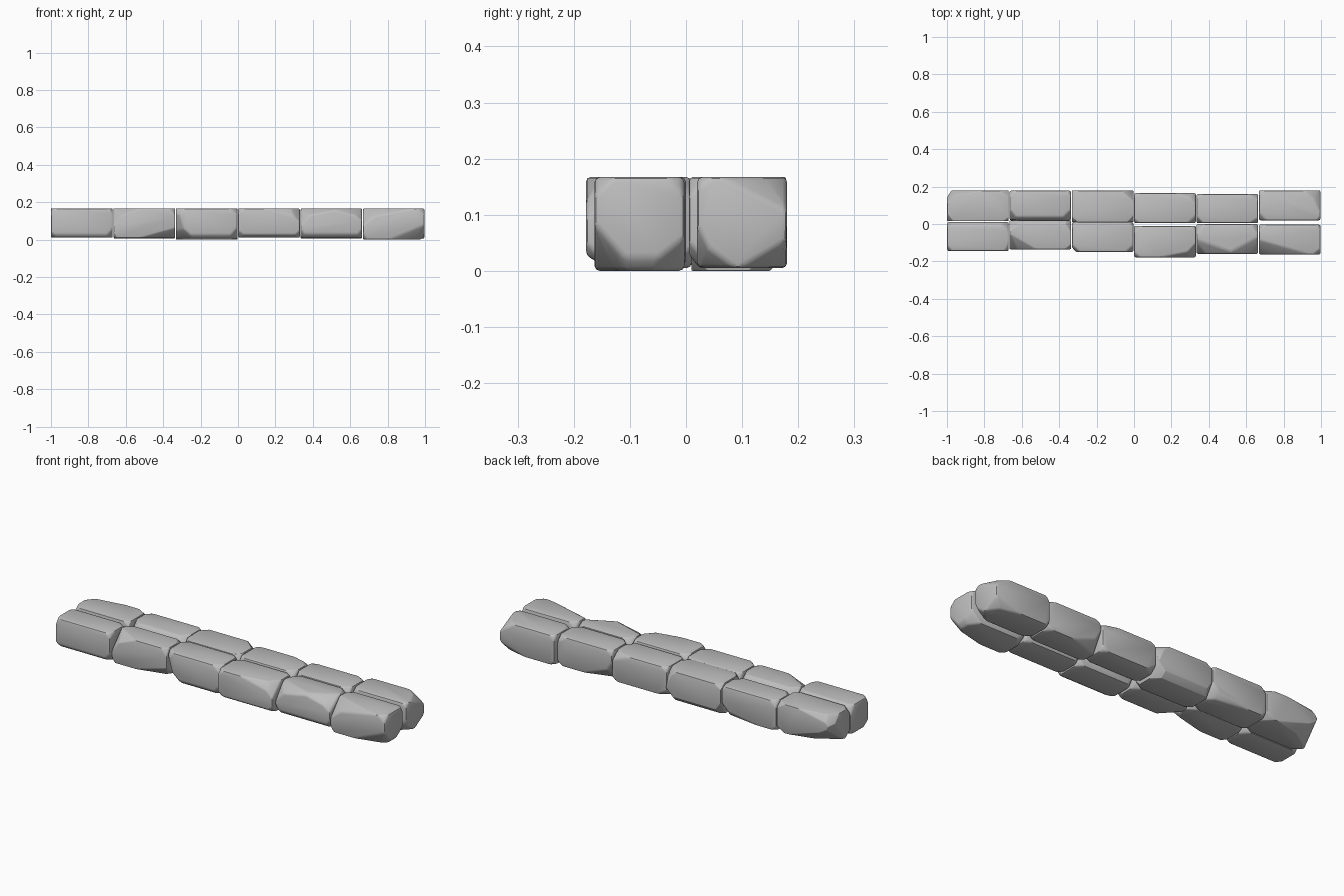
import bpy, bmesh, math, random
from mathutils import Vector

random.seed(7)
cube = bpy.data.objects.get("Cube")
if cube:
    bpy.data.objects.remove(cube)

stone_grey = bpy.data.materials.new("stone_grey")
stone_grey.use_nodes = True
grey = (0.52, 0.52, 0.52, 1)
stone_grey.diffuse_color = grey
stone_grey.node_tree.nodes["Principled BSDF"].inputs["Base Color"].default_value = grey


def cut(bm, normal, depth):
    """Slice off whatever lies furthest along the normal."""
    n = Vector(normal).normalized()
    top = max(v.co.dot(n) for v in bm.verts)
    geom = bm.verts[:] + bm.edges[:] + bm.faces[:]
    res = bmesh.ops.bisect_plane(bm, geom=geom, plane_co=n * (top - depth),
                                 plane_no=n, clear_outer=True)
    edges = [e for e in res["geom_cut"] if isinstance(e, bmesh.types.BMEdge)]
    bmesh.ops.edgeloop_fill(bm, edges=edges)


def stone(name, x0, x1, y0, y1, z0, chips):
    bm = bmesh.new()
    bmesh.ops.create_cube(bm, size=1)
    size = Vector((x1 - x0, y1 - y0, 0.167 - z0))
    for v in bm.verts:
        v.co = Vector(a * b for a, b in zip(v.co, size))
    # large deliberate chips, then small worn corners
    for normal, depth in chips:
        cut(bm, normal, depth)
    for sx in (-1, 1):
        for sy in (-1, 1):
            for sz in (-1, 1):
                n = [s * random.uniform(0.5, 1) for s in (sx, sy, sz)]
                cut(bm, n, random.uniform(0.012, 0.024))
    bmesh.ops.remove_doubles(bm, verts=bm.verts, dist=0.002)
    bmesh.ops.recalc_face_normals(bm, faces=bm.faces)
    mesh = bpy.data.meshes.new(name)
    bm.to_mesh(mesh)
    bm.free()
    mesh.materials.append(stone_grey)
    ob = bpy.data.objects.new(name, mesh)
    ob.location = ((x0 + x1) / 2, (y0 + y1) / 2, (z0 + 0.167) / 2)
    bpy.context.collection.objects.link(ob)
    # rounded, worn edges
    bevel = ob.modifiers.new("worn_edges", "BEVEL")
    bevel.width = 0.009
    bevel.segments = 2
    bevel.limit_method = "ANGLE"
    bevel.angle_limit = math.radians(25)
    bpy.ops.object.select_all(action="DESELECT")
    ob.select_set(True)
    bpy.context.view_layer.objects.active = ob
    bpy.ops.object.modifier_apply(modifier=bevel.name)
    bpy.ops.object.shade_smooth_by_angle(angle=math.radians(35))


# y range, underside height and chips of each stone, from -x to +x
front_row = [
    (-0.145, 0.01, 0.01, [((0, -1, -1), 0.012), ((0, 1, 1), 0.012)]),
    (-0.135, 0.02, 0.01, [((0.25, -1, -0.9), 0.035), ((-0.4, -0.7, 1), 0.045),
                          ((0, 1, 1), 0.015)]),
    (-0.15, 0.01, 0.005, [((-1, -0.8, -0.3), 0.045), ((0, -1, -1), 0.015)]),
    (-0.178, -0.01, 0.01, [((0.2, -1, 0.8), 0.03), ((0, -0.6, -1), 0.015)]),
    (-0.16, 0, 0.01, [((-0.2, -0.6, 1), 0.04), ((0.25, -0.5, 1), 0.04),
                      ((0, -1, -1), 0.015)]),
    (-0.163, -0.003, 0, [((-0.2, -0.7, 1), 0.045), ((0.25, -1, -0.6), 0.04),
                         ((1, 0, -0.8), 0.015)]),
]
back_row = [
    (0.015, 0.178, 0.01, [((-0.15, 1, 0.7), 0.025), ((-0.25, 1, -0.8), 0.05),
                          ((-1, 0.5, -0.4), 0.025)]),
    (0.02, 0.178, 0.005, [((0.15, 1, -0.9), 0.025), ((0, -1, 0.8), 0.015)]),
    (0.01, 0.178, 0, [((0, 1, -1), 0.02), ((0.7, 1, 0.3), 0.025)]),
    (0.005, 0.165, 0.01, [((0.3, 1, 0.8), 0.025), ((0, -1, -1), 0.02)]),
    (0.005, 0.16, 0.005, [((-0.3, 1, -0.8), 0.04), ((0, -1, -0.8), 0.015)]),
    (0.02, 0.18, 0.005, [((1, 0.5, 1), 0.04), ((0.25, 1, -0.8), 0.03),
                         ((0.5, -1, -0.5), 0.03)]),
]

pitch = 2 / 6
for row_name, row in (("front", front_row), ("back", back_row)):
    for i, (y0, y1, z0, chips) in enumerate(row):
        x0 = -1 + i * pitch
        stone(f"{row_name}_stone_{i + 1}", x0 + 0.001, x0 + pitch - 0.003,
              y0, y1, z0, chips)
